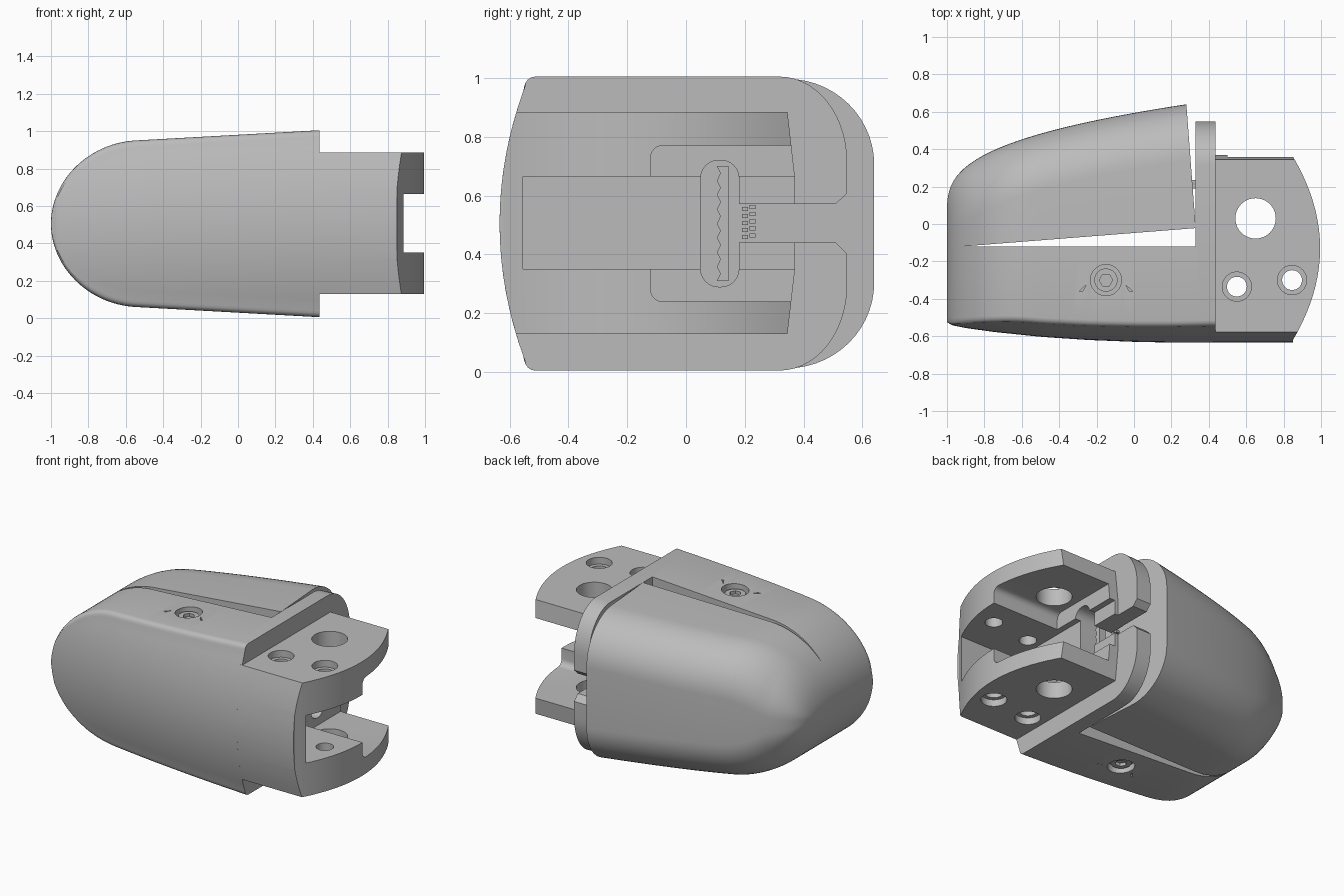
import bpy, bmesh, math

if "Cube" in bpy.data.objects:
    bpy.data.objects.remove(bpy.data.objects["Cube"])

CZ = 0.505          # mid height of the part
grey = bpy.data.materials.new("matte_grey")
grey.diffuse_color = (0.5, 0.5, 0.5, 1)
grey.use_nodes = True
grey.node_tree.nodes["Principled BSDF"].inputs["Base Color"].default_value = grey.diffuse_color


def make(name, bm):
    bmesh.ops.recalc_face_normals(bm, faces=bm.faces)
    me = bpy.data.meshes.new(name)
    bm.to_mesh(me)
    bm.free()
    me.materials.append(grey)
    ob = bpy.data.objects.new(name, me)
    bpy.context.collection.objects.link(ob)
    return ob


def prism(name, pts, axis, lo, hi):
    """Extrude a 2D outline: axis 'x' takes (y, z) points, 'z' takes (x, y)."""
    bm = bmesh.new()
    put = (lambda p, t: (t, p[0], p[1])) if axis == 'x' else (lambda p, t: (p[0], p[1], t))
    a, b = ([bm.verts.new(put(p, t)) for p in pts] for t in (lo, hi))
    bm.faces.new(a)
    bm.faces.new(b)
    n = len(pts)
    for i in range(n):
        bm.faces.new((a[i], a[(i + 1) % n], b[(i + 1) % n], b[i]))
    return make(name, bm)


def circle(x, y, r, n=40):
    return [(x + r * math.cos(2 * math.pi * i / n), y + r * math.sin(2 * math.pi * i / n)) for i in range(n)]


def round_rect(a0, a1, b0, b1, r, n=6):
    pts = []
    for k, (ca, cb) in enumerate([(a1 - r, b1 - r), (a0 + r, b1 - r), (a0 + r, b0 + r), (a1 - r, b0 + r)]):
        for i in range(n + 1):
            t = math.pi / 2 * (k + i / n)
            pts.append((ca + r * math.cos(t), cb + r * math.sin(t)))
    return pts


def boolean(ob, other, op='DIFFERENCE'):
    m = ob.modifiers.new("cut", 'BOOLEAN')
    m.operation, m.object, m.solver = op, other, 'EXACT'
    deps = bpy.context.evaluated_depsgraph_get()
    me = bpy.data.meshes.new_from_object(ob.evaluated_get(deps))
    ob.modifiers.clear()
    ob.data = me
    bpy.data.objects.remove(other)


def interp(x, table):
    for (x0, y0), (x1, y1) in zip(table, table[1:]):
        if x <= x1:
            return y0 + (y1 - y0) * (x - x0) / (x1 - x0)
    return table[-1][1]


FRONT = [(-1, -.525), (-.97, -.542), (-.9, -.556), (-.75, -.577), (-.5, -.603),
         (-.25, -.62), (0, -.63), (.2, -.634), (.44, -.634)]


def section(x, limit):
    """Cross-section of the fingertip shell at x: arched front, rounded back corners."""
    u = x + 1
    e = 1 - (1 - min(u, .45) / .45) ** 2
    h = .42 * math.sqrt(e) + .08 * u / 1.44
    yl = interp(x, FRONT)
    yu = min(.05 + .59 * (u / 1.28) ** .33, limit)
    f = min(.035, .4 * h)
    ry = min(.3 if limit > .6 else .23, yu + .12)
    rz = min(.29, .85 * h)
    half = [(yl + d * d / 2.52, d) for d in ((h - f) * i / 8 for i in range(9))]
    y0 = half[-1][0]
    for i in range(1, 5):
        a = math.pi / 2 * i / 4
        half.append((y0 + f - f * math.cos(a), h - f + f * math.sin(a)))
    for i in range(15):
        a = math.pi / 2 * i / 14
        half.append((yu - ry + ry * math.sin(a), h - rz + rz * math.cos(a)))
    ring = half + [(y, -z) for y, z in reversed(half[1:])]
    return [(x, y, CZ + z) for y, z in ring]


def shell(name, x1, limit, n=44):
    bm = bmesh.new()
    rings = []
    for i in range(n + 1):
        t = .05 + .95 * i / n
        rings.append([bm.verts.new(p) for p in section(-1 + (x1 + 1) * t ** 2.6, limit)])
    for a, b in zip(rings, rings[1:]):
        for j in range(len(a)):
            k = (j + 1) % len(a)
            bm.faces.new((a[j], a[k], b[k], b[j]))
    bm.faces.new(rings[0])
    bm.faces.new(rings[-1])
    return make(name, bm)


# fingertip body: front half of the shell plus the upright flange
body = shell("finger_body", .435, .548)
boolean(body, prism("keep", [(-1.1, -1), (.6, -1), (.6, 1), (.33, 1), (.33, -.12), (-1.1, -.12)],
                    'z', -.5, 1.5), 'INTERSECT')

# soft pad: rear half, split off by a tapering gap
pad = shell("finger_pad", .34, 1)
boolean(pad, prism("keep", [(-1.1, -.125), (-.93, -.121), (.33, -.022), (.28, .64), (.28, .9), (-1.1, .9)],
                   'z', -.5, 1.5), 'INTERSECT')

# joint block: arched front, curved end
arch = [(-.634 + (z - CZ) ** 2 / 2.52, z) for z in (.13 + .755 * i / 12 for i in range(13))]
block = prism("joint_block", arch + [(.345, .885), (.37, .665), (.37, .345), (.345, .13)], 'x', .42, 1.1)
end = [(.995 - .145 * ((y + .13) / .49) ** 2, y) for y in (-.62 + .98 * i / 20 for i in range(21))]
boolean(block, prism("keep", [(.3, -.8), (.85, -.8)] + end + [(.85, .5), (.3, .5)], 'z', -.5, 1.5), 'INTERSECT')
boolean(body, block, 'UNION')

# central channel, pulley pocket, cable slot and rounded window
cuts = [
    prism("channel", [(-.555, .35), (.6, .35), (.6, .665), (-.555, .665)], 'x', .46, 1.2),
    prism("pocket", round_rect(-.12, .7, .24, .77, .04), 'x', .5, 1.2),
    prism("cable_slot", [(.1, .44), (.51, .44), (.56, .39), (.56, .3), (.7, .3), (.7, .71),
                         (.56, .71), (.56, .62), (.51, .572), (.1, .572)], 'x', .2, .55),
    prism("window", round_rect(.05, .18, .29, .72, .06), 'x', .2, .55),
    prism("pulley_hole", circle(.65, .03, .108), 'z', -.5, 1.5),
]
# bolt holes with counterbores on both faces
for x, y in ((.55, -.335), (.845, -.3)):
    cuts.append(prism("bolt_hole", circle(x, y, .053), 'z', -.5, 1.5))
    for lo, hi in ((.84, 1.2), (-.2, .175)):
        cuts.append(prism("counterbore", circle(x, y, .078), 'z', lo, hi))
# screw recesses and small slits on both sides of the body
for s in (1, -1):
    def zr(a, b):
        return sorted((CZ + s * a, CZ + s * b))
    cuts.append(prism("recess", circle(-.15, -.3, .083), 'z', *zr(.42, .8)))
    for sx in (1, -1):
        slit = [(-.15 + sx * .105, -.325), (-.15 + sx * .145, -.362), (-.15 + sx * .125, -.36)]
        cuts.append(prism("slit", slit, 'z', *zr(.445, .8)))
for c in cuts:
    boolean(body, c)

# screws sitting in the recesses
for s, side in ((1, "top"), (-1, "bottom")):
    lo, hi = sorted((CZ + s * .4, CZ + s * .445))
    screw = prism("screw_" + side, circle(-.15, -.3, .062), 'z', lo, hi)
    lo, hi = sorted((CZ + s * .425, CZ + s * .6))
    boolean(screw, prism("socket", circle(-.15, -.3, .036, 6), 'z', lo, hi))

# ridged strip in the window, and grip teeth on the pad end
teeth = [(.105 + .012 * (i % 2), .31 + .39 * i / 16) for i in range(17)]
prism("ridged_strip", [(.145, .31)] + teeth + [(.145, .70)], 'x', .345, .39)
for row in range(5):
    for col in range(2):
        y, z = .19 + .026 * col, .452 + .024 * row + .006 * col
        prism(f"grip_tooth_{row}_{col}", [(y, z), (y + .02, z), (y + .02, z + .014), (y, z + .014)], 'x', .29, .335)

# smooth curved skins, crisp edges
bpy.ops.object.select_all(action='DESELECT')
for ob in bpy.context.collection.objects:
    ob.select_set(True)
bpy.context.view_layer.objects.active = body
bpy.ops.object.shade_smooth_by_angle(angle=math.radians(28))
